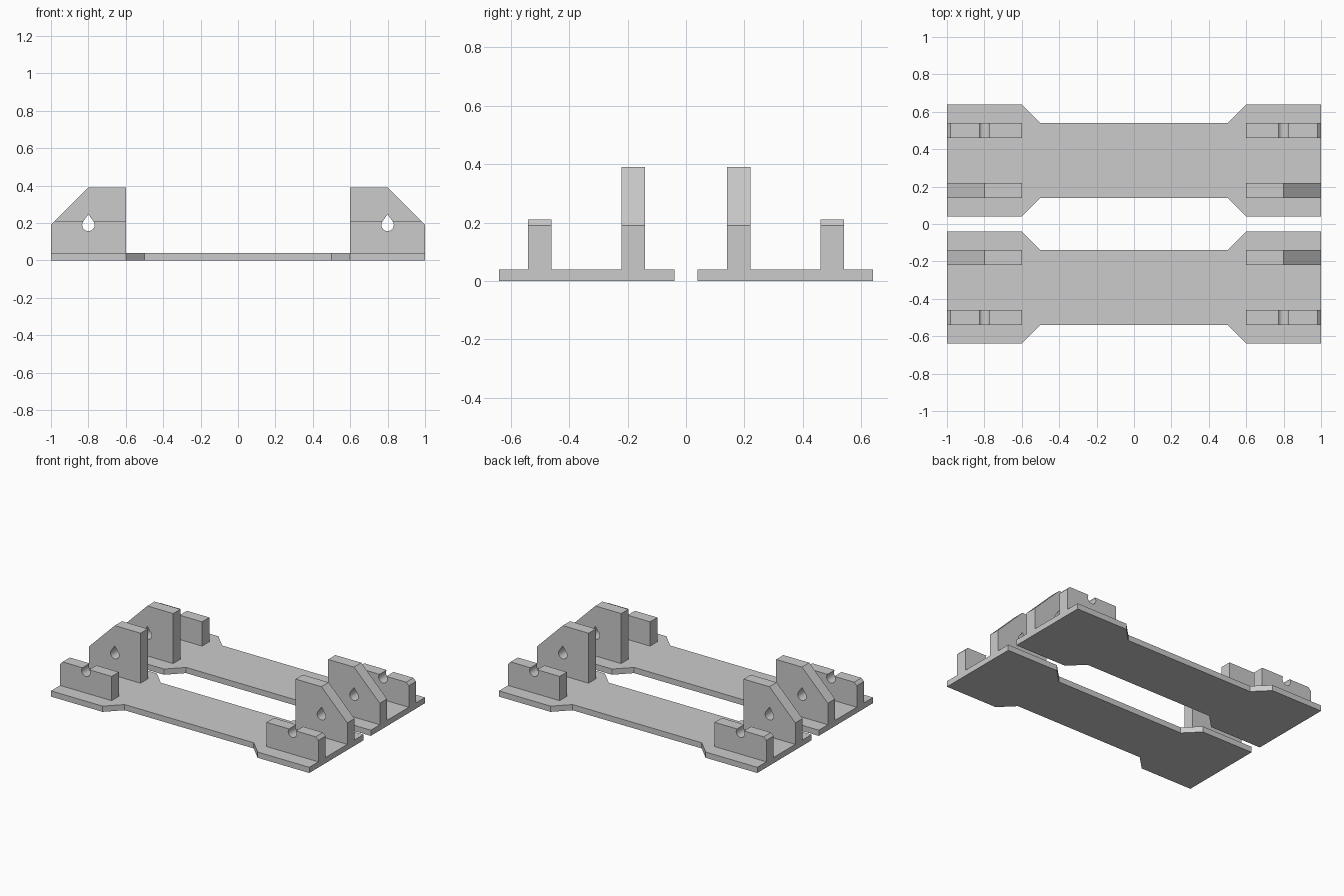
import bpy, bmesh, math
from mathutils import Vector

cube = bpy.data.objects.get("Cube")
if cube:
    bpy.data.objects.remove(cube, do_unlink=True)

grey = bpy.data.materials.new("light_grey")
grey.use_nodes = True
colour = (0.6, 0.6, 0.6, 1)
grey.diffuse_color = colour
grey.node_tree.nodes["Principled BSDF"].inputs["Base Color"].default_value = colour

BASE, END, INNER = 0.04, 1.0, 0.6
HOLE_X, HOLE_Z, HOLE_R, HOLE_TIP = 0.8, 0.19, 0.033, 0.247


def prism(name, outline, direction):
    """Extrude a flat outline of 3D points along a direction."""
    bm = bmesh.new()
    face = bm.faces.new([bm.verts.new(p) for p in outline])
    out = bmesh.ops.extrude_face_region(bm, geom=[face])
    moved = [v for v in out["geom"] if isinstance(v, bmesh.types.BMVert)]
    bmesh.ops.translate(bm, verts=moved, vec=Vector(direction))
    bmesh.ops.recalc_face_normals(bm, faces=bm.faces)
    mesh = bpy.data.meshes.new(name)
    bm.to_mesh(mesh)
    bm.free()
    mesh.materials.append(grey)
    obj = bpy.data.objects.new(name, mesh)
    bpy.context.collection.objects.link(obj)
    return obj


def base_plate(name, sy):
    # Wide ends tapering to a narrower middle
    inner = [(-1, 0.04), (-0.6, 0.04), (-0.5, 0.14), (0.5, 0.14), (0.6, 0.04), (1, 0.04)]
    outer = [(x, 0.68 - y) for x, y in reversed(inner)]
    prism(name, [(x, sy * y, 0) for x, y in inner + outer], (0, 0, BASE))


def teardrop(sx, y0, y1):
    # Round hole with a pointed top; tangents run from the circle to the tip
    start = math.asin(HOLE_R / (HOLE_TIP - HOLE_Z))
    steps = 24
    points = [(0, HOLE_TIP - HOLE_Z)]
    for i in range(steps + 1):
        a = start - (math.pi + 2 * start) * i / steps
        points.append((HOLE_R * math.cos(a), HOLE_R * math.sin(a)))
    return prism("hole_cutter", [(sx * HOLE_X + x, y0, HOLE_Z + z) for x, z in points],
                 (0, y1 - y0, 0))


def wall(name, sx, y0, y1, top):
    # The outer top corner is cut by a 45 degree slope
    slope_x = END - (top - HOLE_Z)
    profile = [(INNER, BASE), (END, BASE), (END, HOLE_Z), (slope_x, top), (INNER, top)]
    obj = prism(name, [(sx * x, y0, z) for x, z in profile], (0, y1 - y0, 0))
    cutter = teardrop(sx, min(y0, y1) - 0.02, max(y0, y1) + 0.02)
    mod = obj.modifiers.new("hole", "BOOLEAN")
    mod.operation = "DIFFERENCE"
    mod.solver = "EXACT"
    mod.object = cutter
    bpy.context.view_layer.objects.active = obj
    bpy.ops.object.modifier_apply(modifier=mod.name)
    bpy.data.objects.remove(cutter, do_unlink=True)


# Two mirrored plates, each with a tall and a low wall at both ends
for depth, sy in (("front", -1), ("back", 1)):
    base_plate(f"{depth}_base_plate", sy)
    for side, sx in (("left", 1), ("right", -1)):
        wall(f"{depth}_{side}_tall_wall", sx, sy * 0.14, sy * 0.22, 0.39)
        wall(f"{depth}_{side}_low_wall", sx, sy * 0.46, sy * 0.54, 0.21)
